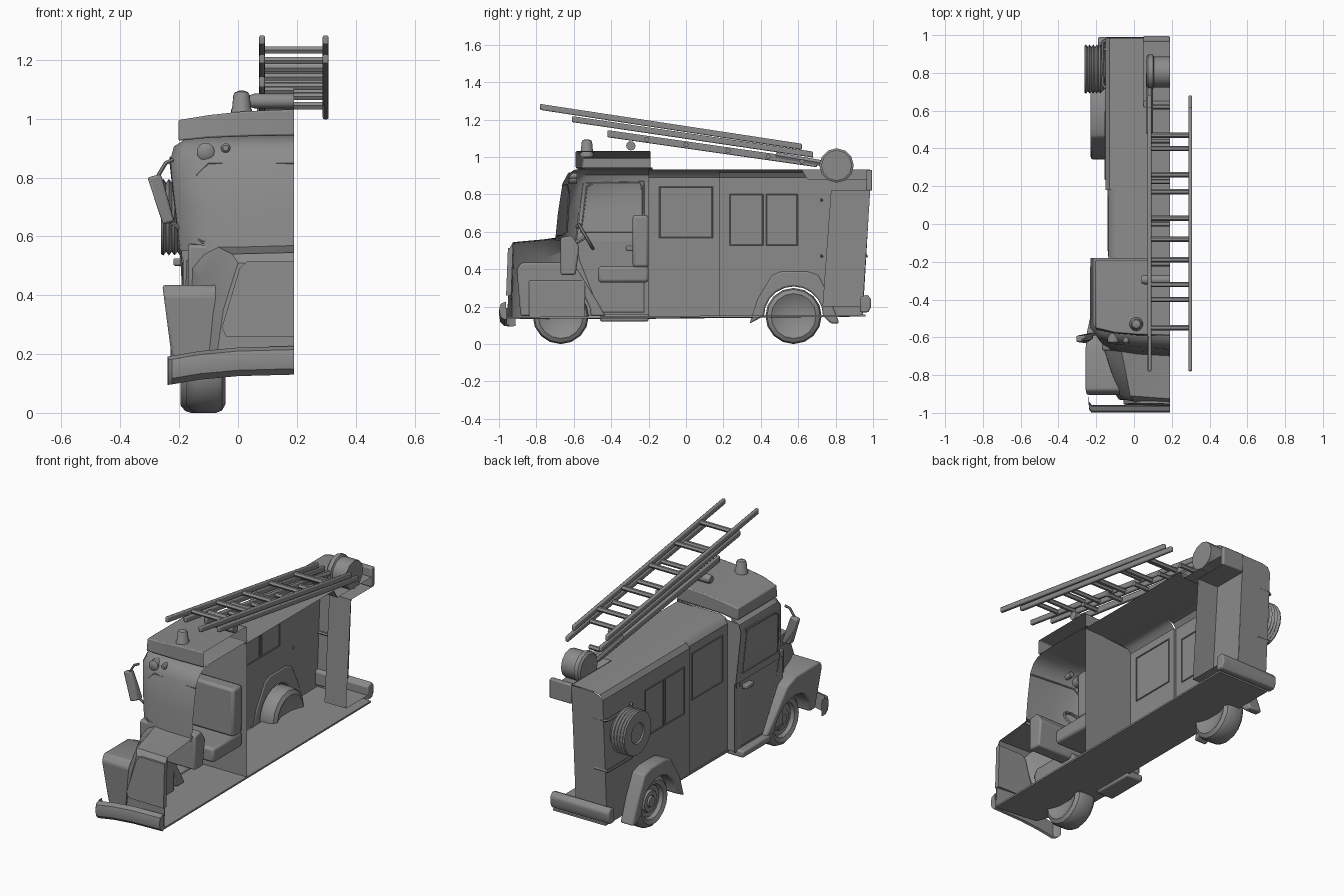
import bpy, bmesh
from math import sin, cos, pi, radians

if "Cube" in bpy.data.objects:
    bpy.data.objects.remove(bpy.data.objects["Cube"])

CUT = 0.19  # the truck is a half shell, open at this x plane
grey = bpy.data.materials.new("dark_grey")
grey.diffuse_color = (0.26, 0.26, 0.26, 1)
grey.use_nodes = True
grey.node_tree.nodes["Principled BSDF"].inputs["Base Color"].default_value = grey.diffuse_color


def finish(o, bevel=0):
    bpy.context.view_layer.objects.active = o
    o.select_set(True)
    o.data.materials.append(grey)
    if bevel:
        m = o.modifiers.new("bevel", "BEVEL")
        m.width, m.segments, m.limit_method = bevel, 2, "ANGLE"
    bpy.ops.object.shade_smooth_by_angle(angle=radians(35))
    o.select_set(False)
    return o


def mesh(name, verts, faces, bevel=0):
    me = bpy.data.meshes.new(name)
    bm = bmesh.new()
    vs = [bm.verts.new(v) for v in verts]
    for f in faces:
        bm.faces.new([vs[i] for i in f])
    bmesh.ops.recalc_face_normals(bm, faces=bm.faces)
    bm.to_mesh(me)
    bm.free()
    o = bpy.data.objects.new(name, me)
    bpy.context.collection.objects.link(o)
    return finish(o, bevel)


def sheet(name, pts):
    return mesh(name, pts, [range(len(pts))])


def loft(name, rows, first=False, last=False, closed=False, bevel=0):
    n, verts = len(rows[0]), [p for r in rows for p in r]
    faces = [(i*n+j, i*n+(j+1) % n, (i+1)*n+(j+1) % n, (i+1)*n+j)
             for i in range(len(rows)-1) for j in range(n if closed else n-1)]
    if first:
        faces.append(range(n))
    if last:
        faces.append(range((len(rows)-1)*n, len(rows)*n))
    return mesh(name, verts, faces, bevel)


def prism(name, yz, x0, x1, bevel=0):
    return loft(name, [[(x, y, z) for y, z in yz] for x in (x0, x1)], True, True, True, bevel)


def box(name, x0, x1, y0, y1, z0, z1, bevel=0):
    return prism(name, [(y0, z0), (y1, z0), (y1, z1), (y0, z1)], x0, x1, bevel)


def lathe(name, prof, c, axis="x", n=16):
    rows = []
    for a, r in prof:
        ring = []
        for i in range(n):
            u, v = r*cos(2*pi*i/n), r*sin(2*pi*i/n)
            d = {"x": (a, u, v), "y": (u, a, v), "z": (u, v, a)}[axis]
            ring.append(tuple(p+q for p, q in zip(c, d)))
        rows.append(ring)
    return loft(name, rows, True, True, True)


def tube(name, pts, r, cyclic=False):
    cu = bpy.data.curves.new(name, "CURVE")
    cu.dimensions, cu.bevel_depth, cu.bevel_resolution, cu.use_fill_caps = "3D", r, 1, True
    s = cu.splines.new("POLY")
    s.points.add(len(pts)-1)
    for p, q in zip(s.points, pts):
        p.co = (*q, 1)
    s.use_cyclic_u = cyclic
    o = bpy.data.objects.new(name, cu)
    bpy.context.collection.objects.link(o)
    bpy.context.view_layer.objects.active = o
    o.select_set(True)
    bpy.ops.object.convert(target="MESH")
    return finish(bpy.context.object)


def arc(cy, cz, r, a0, a1, n=10):
    return [(cy+r*cos(radians(a0+(a1-a0)*i/n)), cz+r*sin(radians(a0+(a1-a0)*i/n))) for i in range(n+1)]


# Cab shell: horizontal outlines stacked up to the rounded roof
def cab_x(z):
    return -0.19-0.04*max(0, min(1, (z-0.5)/0.36))


rows = []
for z, yf, dx in [(.55, -.70, 0), (.70, -.685, 0), (.86, -.66, 0), (.905, -.635, .012), (.93, -.60, .05), (.942, -.54, .12)]:
    xs = cab_x(z)+dx
    rows.append([(CUT, yf, z), (.02, yf+.01, z), (-.11+dx/2, yf+.03, z), (xs+.035, yf+.06, z), (xs, yf+.11, z), (xs, -.18, z)])
rows.append([(CUT, y, .945) for y in (-.50, -.49, -.47, -.43, -.40, -.18)])
loft("cab_shell", rows)
sheet("cab_lower_side", [(-.19, -.62, .15), (-.19, -.18, .15), (-.19, -.18, .55), (-.19, -.62, .55)])
sheet("cab_rear_wall", [(CUT, -.19, .15), (-.19, -.19, .15), (-.19, -.19, .5), (-.23, -.19, .86), (-.215, -.19, .905), (CUT, -.19, .94)])

# Cab windows and door seams
tube("windscreen_frame", [(CUT, -.661, .85), (-.10, -.633, .85), (-.14, -.624, .81), (-.15, -.637, .60), (-.12, -.664, .58), (CUT, -.694, .58)], .004)
side = lambda pts: [(cab_x(z)+.001, y, z) for y, z in pts]
tube("door_window_frame", side([(-.56, .60), (-.53, .84), (-.50, .86), (-.25, .86), (-.235, .84), (-.235, .60)]), .005, True)
tube("door_seam", side([(-.46, .17), (-.57, .45), (-.585, .55), (-.55, .86), (-.225, .87), (-.225, .5), (-.225, .17)]), .003, True)
box("door_handle", -.22, -.185, -.32, -.25, .50, .525, .006)
box("running_board", -.23, -.12, -.46, -.2, .12, .16, .01)

# Hood, nose and grille
loft("hood", [[(CUT, -.955, .14), (CUT, -.945, .51), (.0, -.94, .51), (-.05, -.93, .35), (-.08, -.93, .14)],
              [(CUT, -.925, .545), (CUT, -.925, .545), (-.02, -.91, .54), (-.08, -.90, .40), (-.10, -.90, .14)],
              [(CUT, -.76, .56), (CUT, -.76, .56), (-.05, -.75, .555), (-.13, -.75, .46), (-.14, -.75, .14)],
              [(CUT, -.69, .57), (CUT, -.69, .57), (-.07, -.66, .565), (-.175, -.60, .52), (-.19, -.60, .14)]], first=True)
loft("grille", [[(CUT, y, .26), (CUT, y+.01, .515), (.03, y+.012, .515), (.005, y+.014, .49), (-.055, y+.008, .29), (-.04, y+.004, .26)]
                for y in (-.962, -.935)], True, True, True)


# Fenders with wheel arch; the front one leans outwards at the top
def fender(name, outline, cy, r, x0, x1, lean):
    yz = outline + arc(cy, .15, r, 0, 180)
    lo = lambda x, k: [(x+k*(.44-z), y, z) for y, z in yz]
    loft(name, [lo(x0+.012, lean), lo(x1, 0)], True, True, True, .01)


fender("front_fender", [(-.885, .15), (-.905, .40), (-.88, .435), (-.66, .435), (-.58, .40), (-.47, .22), (-.43, .15)],
       -.67, .162, -.27, -.04, .13)
fender("rear_fender", [(.34, .11), (.38, .24), (.46, .37), (.51, .39), (.65, .39), (.71, .37), (.77, .25), (.82, .11), (.775, .11)],
       .575, .158, -.242, -.145, 0)
box("front_wheel_well", -.05, -.035, -.84, -.54, .14, .34, .006)

# Bumpers
loft("front_bumper", [[(x, y-.008, z-.045), (x, y-.03, z-.025), (x, y-.036, z+.01), (x, y-.028, z+.04), (x, y, z+.052), (x, y+.005, z-.04)]
                      for x, y, z in [(-.24, -.915, .14), (-.238, -.945, .14), (-.225, -.963, .142), (-.13, -.963, .158), (.0, -.963, .17), (CUT, -.963, .175)]],
     True, True, True)
prism("rear_bumper", [(.93, .17), (.975, .17), (.99, .20), (.99, .24), (.97, .265), (.93, .25)], -.19, CUT, .008)

# Rear body: side wall with arch, stepped at the seam, roof, back and niche
wall = [(.18, .15), (.18, .89), (.985, .89), (.945, .15)] + arc(.575, .15, .2, 0, 180)
sheet("rear_side_wall", [(-.15, y, z) for y, z in wall])
sheet("mid_side_wall", [(-.136, -.2, .15), (-.136, .18, .15), (-.136, .18, .89), (-.136, -.2, .89)])
sheet("side_step", [(-.136, .18, .15), (-.15, .18, .15), (-.15, .18, .89), (-.136, .18, .89)])


def roof(name, ys, xin, xout):
    loft(name, [[(xin, y, .933), (.05, y, .93), (-.09, y, .928), (xout+.02, y, .918), (xout, y, .89)] for y in ys])


roof("mid_roof", (-.2, .18), CUT, -.136)
roof("rear_roof", (.18, .62), CUT, -.15)
roof("rear_roof_side", (.62, .985), .051, -.15)
sheet("back_pillar", [(.05, .945, .15), (-.15, .945, .15), (-.15, .985, .89), (-.13, .99, .918), (-.09, .99, .928), (.05, .99, .93)])
sheet("niche_side", [(.05, .73, .20), (.05, .945, .20), (.05, .985, .82), (.05, .775, .82)])
loft("niche_lining", [[(x, .945, .20), (x, .73, .20), (x, .775, .82), (x, .985, .82)] for x in (.05, CUT)])
box("back_lip", .05, CUT, .965, .995, .82, .932, .006)
loft("drum_tray", [[(x, .62, .932), (x, .65, .88), (x, .97, .88)] for x in (.05, CUT)])
sheet("tray_side", [(.05, .62, .93), (.05, .65, .88), (.05, .97, .88), (.05, .97, .93)])

# Floor
loft("floor", [[(-.08, -.93, z), (-.14, -.75, z), (-.19, -.60, z), (-.19, -.2, z), (-.136, -.2, z), (-.15, .96, z+.012), (CUT, .96, z+.012), (CUT, -.955, z)]
               for z in (.135, .145)], True, True, True)

# Body window frames
for i, (x, y0, y1, z0, z1) in enumerate([(-.136, -.14, .14, .57, .84), (-.15, .235, .41, .53, .80), (-.15, .43, .595, .53, .80)]):
    tube(f"body_window_{i}", [(x, y0, z0), (x, y1, z0), (x, y1, z1), (x, y0, z1)], .005, True)
for z in (.77, .47):
    tube("corner_rail", [(-.15, .72, z), (-.165, .74, z), (-.165, .965, z), (-.15, .985-.05*(1-z), z), (-.08, .985-.05*(1-z), z)], .009)

# Wheels
for name, y, x in (("front_wheel", -.67, -.175), ("rear_wheel", .575, -.195)):
    lathe(name, [(.03, .03), (.02, .035), (.02, .06), (.035, .065), (.03, .09), (.01, .10), (0, .125), (.015, .143), (.035, .15),
                 (.10, .15), (.12, .142), (.133, .12), (.12, .095), (.105, .05)], (x, y, .15))
    lathe("hub_cap", [(.012, .022), (.012, .03), (.035, .035)], (x, y, .15), n=12)

# Hose reel on the side
prof = [(0, .06), (0, .125)]
for k in range(5):
    prof += [(.008+k*.019, .13), (.018+k*.019, .118)]
lathe("hose_reel", [(.008, .055)] + prof + [(.111, .10)], (-.262, .82, .665), n=20)

# Roof light box, beacon and ladder rest
loft("roof_box", [[(x, y0, z0), (x, -.19, z0), (x, -.19, z1), (x, y1, z1)] for x, y0, y1, z0, z1 in
                  [(-.203, -.56, -.55, .925, .995), (-.1, -.58, -.575, .935, 1.012), (.02, -.59, -.585, .94, 1.025), (CUT, -.59, -.59, .943, 1.032)]],
     True, False, True, .006)
lathe("beacon", [(1.0, .037), (1.03, .036), (1.036, .032), (1.08, .028), (1.09, .022), (1.095, .008)], (.012, -.53, 0), "z")
lathe("ladder_rest", [(.04, .02), (.055, .025), (CUT, .025)], (0, -.295, 1.06), n=12)
for x, z, r in ((-.11, .888, .03), (-.042, .90, .016)):
    lathe("marker_lamp", [(-.022, r*.6), (-.014, r), (.03, r)], (x, -.612, z), "y")

# Mirror
tube("mirror_arm", [(-.22, -.60, .86), (-.245, -.61, .85), (-.275, -.615, .80), (-.275, -.60, .72), (-.24, -.59, .66), (-.19, -.58, .62)], .007)
loft("mirror", [[(-.308, y, .80), (-.262, y, .812), (-.215, y+.02, .65), (-.255, y-.01, .64)] for y in (-.625, -.59)], True, True, True, .008)

# Ladder winch drum and three stacked ladders; the lowest is a half like the body
lathe("ladder_drum", [(.065, .08), (.075, .092), (.10, .092), (.105, .082), (CUT, .082)], (0, .805, .955), n=12)
for name, y0, z0, y1, z1, rungs, full in [
        ("top_ladder", -.78, 1.268, .62, 1.055, [-.55, -.32, -.08, .17, .40], True),
        ("middle_ladder", -.61, 1.203, .68, 1.013, [-.40, -.19, .03, .26, .47], True),
        ("lower_ladder", -.42, 1.125, .70, .965, [-.21, 0, .225, .44, .62], False)]:
    for x in ((.082, .298) if full else (.082,)):
        h = .016 if full else .019
        prism(name+"_rail", [(y0, z0-h), (y1, z1-h), (y1, z1+h), (y0, z0+h)], x-.01, x+.01, .006)
    for y in rungs:
        z = z0+(z1-z0)*(y-y0)/(y1-y0)
        tube(name+"_rung", [(.082, y, z), (.298 if full else CUT, y, z)], .014)
tube("ladder_arm", [(.082, .48, 1.01), (.082, .80, .955)], .018)

# Cab interior: seat, dashboard, steering wheel
box("seat_cushion", -.15, .17, -.47, -.2, .33, .415, .015)
box("seat_back", -.15, .17, -.285, -.2, .41, .69, .015)
prism("dashboard", [(-.67, .37), (-.59, .37), (-.57, .52), (-.61, .58), (-.67, .57)], -.17, CUT, .01)
c, t = (-.03, -.535, .575), radians(60)
tube("steering_wheel", [(c[0]+.075*cos(a*pi/8), c[1]+.075*sin(a*pi/8)*cos(t), c[2]-.075*sin(a*pi/8)*sin(t)) for a in range(16)], .009, True)
tube("steering_column", [c, (-.03, -.62, .52)], .012)
